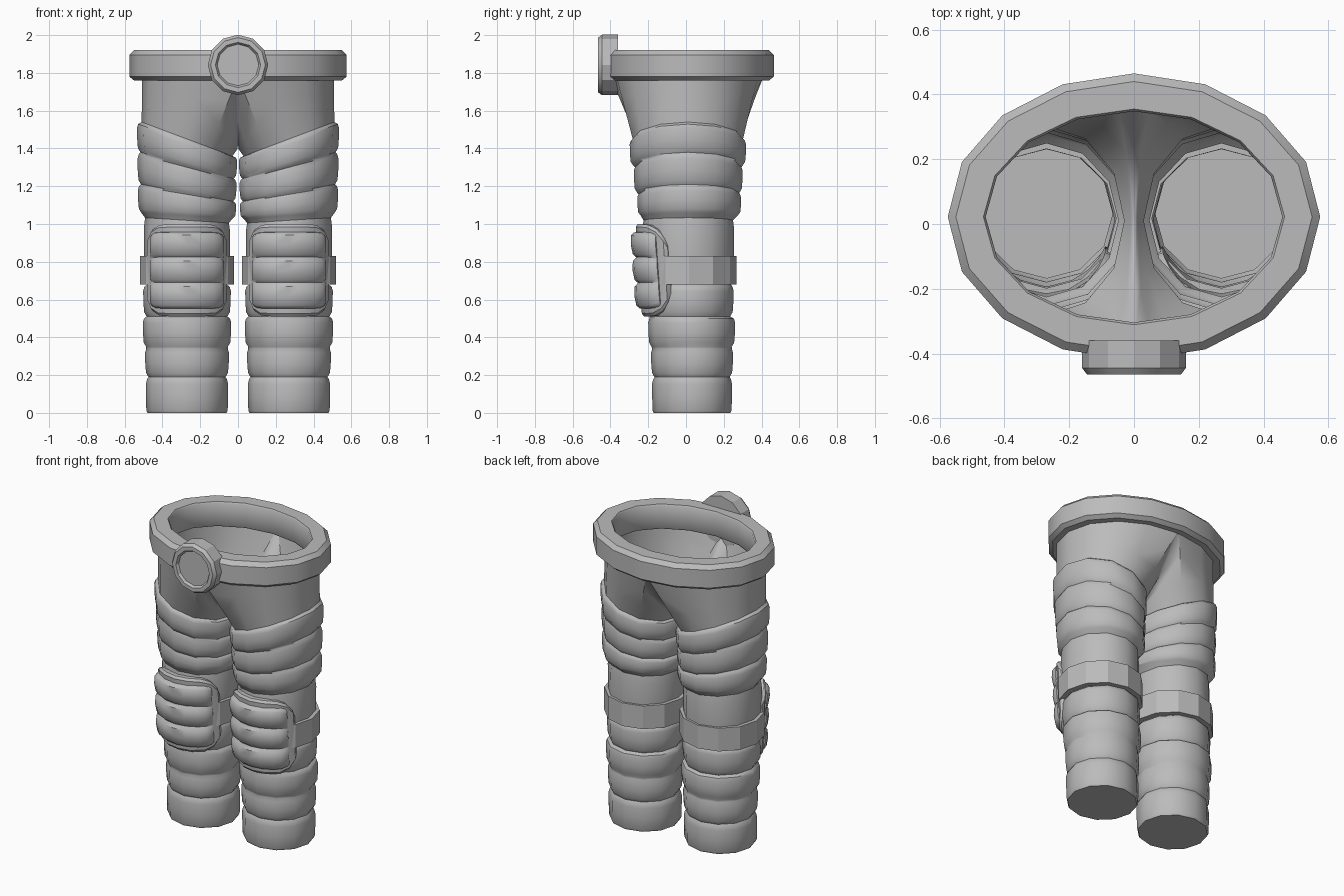
import bpy, bmesh
from math import cos, sin, radians, tau
from mathutils import Vector

if "Cube" in bpy.data.objects:
    bpy.data.objects.remove(bpy.data.objects["Cube"], do_unlink=True)

grey = bpy.data.materials.new("plain grey")
grey.use_nodes = True
grey.diffuse_color = (0.5, 0.5, 0.5, 1)
grey.node_tree.nodes["Principled BSDF"].inputs["Base Color"].default_value = (0.5, 0.5, 0.5, 1)

LEG_X = 0.27
PAD_Z = 0.755


def loft(name, loops, cap_start=False, cap_end=False, wrap=False,
         mirror=False, angle=35, recalc=True):
    """Join equal-length closed loops of points into one surface."""
    bm = bmesh.new()
    rings = [[bm.verts.new(p) for p in loop] for loop in loops]
    pairs = list(zip(rings, rings[1:]))
    if wrap:
        pairs.append((rings[-1], rings[0]))
    for a, b in pairs:
        for i in range(len(a)):
            j = (i + 1) % len(a)
            bm.faces.new((a[i], a[j], b[j], b[i]))
    if cap_start:
        bm.faces.new(rings[0][::-1])
    if cap_end:
        bm.faces.new(rings[-1])
    if recalc:
        bmesh.ops.recalc_face_normals(bm, faces=bm.faces)
    mesh = bpy.data.meshes.new(name)
    bm.to_mesh(mesh)
    bm.free()
    obj = bpy.data.objects.new(name, mesh)
    bpy.context.collection.objects.link(obj)
    mesh.materials.append(grey)
    bpy.ops.object.select_all(action='DESELECT')
    obj.select_set(True)
    bpy.context.view_layer.objects.active = obj
    bpy.ops.object.shade_smooth_by_angle(angle=radians(angle))
    if mirror:
        obj.modifiers.new("Mirror", 'MIRROR')
    return obj


def leg_ring(z, tilt, rx, ry, yc):
    """Twelve-sided leg section, raised on the outer side by tilt."""
    angles = [radians(-120 + 30 * k) for k in range(12)]
    return [Vector((LEG_X + rx * cos(a), yc + ry * sin(a), z + tilt * cos(a)))
            for a in angles]


def oval(z, rx, ry, yc, n=16):
    return [(rx * cos(tau * i / n), yc + ry * sin(tau * i / n), z) for i in range(n)]


# Padded leg segments: bottom, top, bottom tilt, top tilt, x radius, y radius, y centre
segments = [
    (0, .19, 0, 0, .218, .212, .032),
    (.19, .35, 0, 0, .222, .217, .032),
    (.35, .51, 0, 0, .234, .23, .03),
    (.51, .68, 0, 0, .232, .232, .02),
    (.68, 1.045, 0, .015, .228, .243, .012),
    (1.045, 1.165, .015, .045, .26, .275, .017),
    (1.165, 1.31, .045, .07, .262, .288, .012),
    (1.31, 1.45, .07, .09, .265, .308, .01),
]
loops = []
for z0, z1, t0, t1, rx, ry, yc in segments:
    for f, inset in ((0, .018), (.14, .005), (.45, .001), (.8, 0), (.93, .006)):
        if z0 == 0 and f < .2:
            f, inset = f / 2, inset / 2
        loops.append(leg_ring(z0 + f * (z1 - z0), t0 + f * (t1 - t0),
                              rx - inset, ry - inset, yc))
top_ring = leg_ring(1.45, .09, .24, .292, .01)
loops.append(top_ring)

# Hips: half the waist outline plus the crotch line, blended down to the leg
waist = []
for k in range(9):
    a = radians(-90 + 22.5 * k)
    waist.append(Vector((max(0, .508 * cos(a)), .005 + .405 * sin(a), 1.78)))
waist += [Vector((0, .24, 1.55)), Vector((0, .02, 1.4)), Vector((0, -.22, 1.55))]
for t in (.33, .67, 1):
    loops.append([p.lerp(q, t) for p, q in zip(top_ring, waist)])
loft("trouser_legs", loops, cap_start=True, mirror=True, recalc=False)

# Waistband with bevelled edges
band = [(0.025, 1.76), (0, 1.78), (0, 1.895), (0.025, 1.92),
        (.11, 1.92), (.117, 1.91), (.117, 1.77), (.11, 1.76)]
loft("waistband", [oval(z, .575 - d, .443 - d, .022) for d, z in band], wrap=True)

# Round buckle with a recessed face
buckle = [(-.36, .155), (-.36, .16), (-.445, .16), (-.465, .145), (-.465, .12), (-.45, .11)]
loft("buckle", [[(r * sin(tau * i / 12), y, 1.842 + r * cos(tau * i / 12))
                 for i in range(12)] for y, r in buckle],
     cap_start=True, cap_end=True, angle=25)

# Knee straps
strap = [(0, .68), (0, .83), (.035, .83), (.035, .68)]
loft("knee_straps", [leg_ring(z, 0, .25 - d, .25 - d, .017) for d, z in strap],
     wrap=True, mirror=True, angle=20)


def pad_section(u, spread, section):
    """Cross-section of a knee pad at u (-1 to 1) around the front of the leg."""
    a = radians(-90 + spread * u)
    return [(LEG_X + (.235 + d) * cos(a),
             (.25 + d) * sin(a) - .07 * dz, PAD_Z + dz) for d, dz in section]


steps = (-1, -.94, -.8, -.6, -.3, 0, .3, .6, .8, .94, 1)

# Knee pad backing plates with rounded corners
plates = []
for u in steps:
    h = .245 * (1 - .45 * abs(u) ** 6)
    e = .012 if abs(u) == 1 else 0
    plates.append(pad_section(u, 68, [(-.04, -h), (-.012 - e, -h), (-e, .015 - h),
                                      (-e, h - .015), (-.012 - e, h), (-.04, h)]))
loft("knee_pad_plates", plates, cap_start=True, cap_end=True, mirror=True)

# Knee cushions: three rolls separated by grooves
cushions = []
for u in steps:
    puff = 1 - .75 * abs(u) ** 10
    tall = 1 - .12 * abs(u) ** 8
    section = [(-.02, -.205)]
    for c in (-1, 0, 1):
        for f, d in ((-.066, .01), (-.05, .026), (0, .033), (.05, .028), (.064, .012)):
            section.append((d * puff, (c * .136 + f) * tall))
    section.append((-.02, .205))
    cushions.append(pad_section(u, 54, section))
loft("knee_cushions", cushions, cap_start=True, cap_end=True, mirror=True, angle=45)
